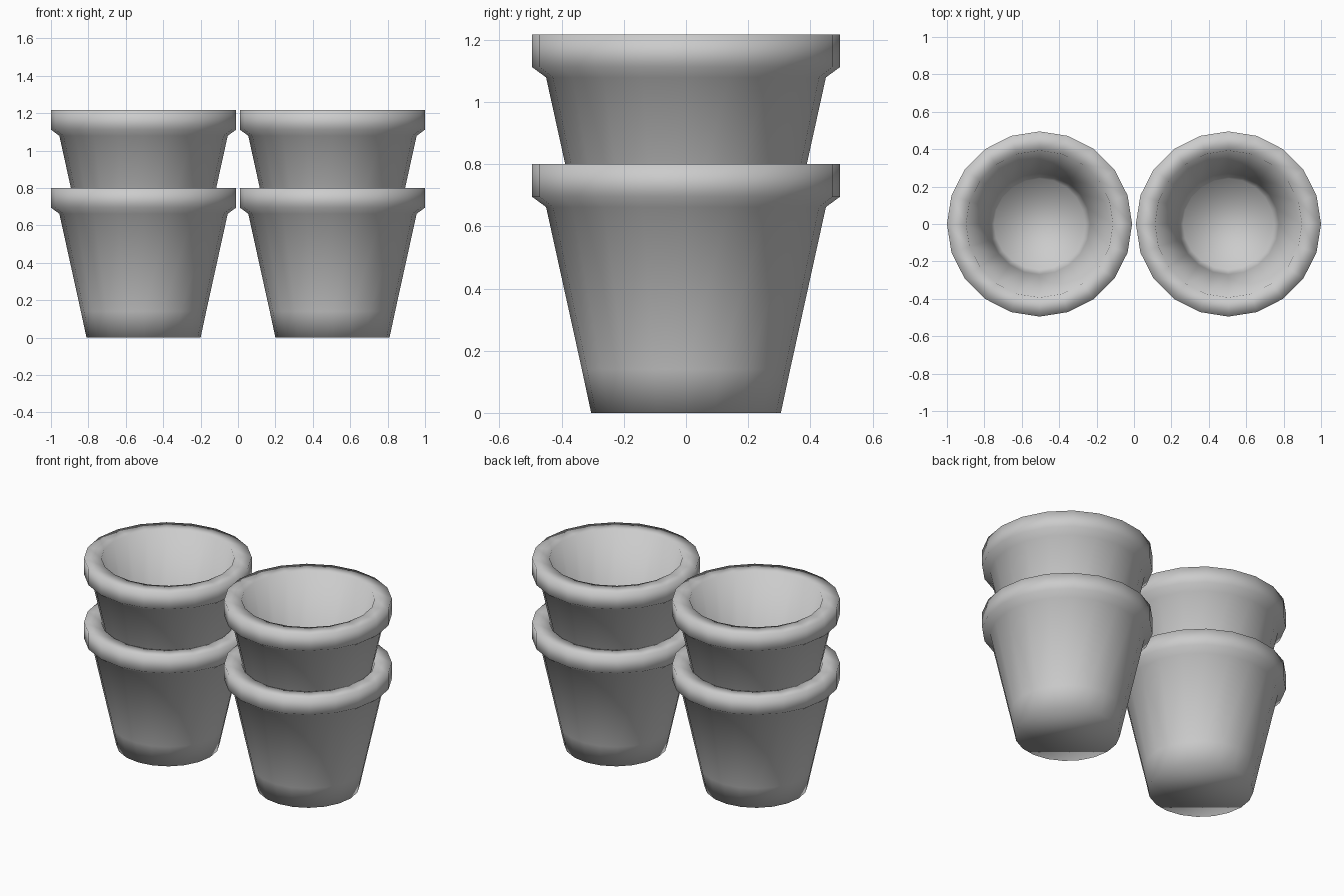
import bpy, bmesh
from math import sin, cos, pi

cube = bpy.data.objects.get("Cube")
if cube:
    bpy.data.objects.remove(cube)

SIDES = 20

# One clay colour
clay = bpy.data.materials.new("plain_grey")
clay.use_nodes = True
grey = (0.6, 0.6, 0.6, 1)
clay.diffuse_color = grey
clay.node_tree.nodes["Principled BSDF"].inputs["Base Color"].default_value = grey

# Pot profile as (radius, height): outer base, wall, rim, then inner wall to floor
PROFILE = [(0.305, 0), (0.335, 0.14), (0.45, 0.662), (0.495, 0.695), (0.495, 0.8),
           (0.393, 0.8), (0.27, 0.23), (0.243, 0.1)]


def pot_mesh():
    bm = bmesh.new()
    rings = [[bm.verts.new((r * cos(2 * pi * i / SIDES), r * sin(2 * pi * i / SIDES), z))
              for i in range(SIDES)] for r, z in PROFILE]
    for low, high in zip(rings, rings[1:]):
        for i in range(SIDES):
            j = (i + 1) % SIDES
            bm.faces.new((low[i], low[j], high[j], high[i]))
    bm.faces.new(rings[0][::-1])   # underside
    bm.faces.new(rings[-1])        # inner floor
    for f in bm.faces:
        f.smooth = True
    mesh = bpy.data.meshes.new("flower_pot")
    bm.to_mesh(mesh)
    bm.free()
    mesh.materials.append(clay)
    return mesh


# Two stacks of two nested pots
mesh = pot_mesh()
for side, x in (("right", -0.505), ("left", 0.505)):
    for level, z in (("lower", 0), ("upper", 0.417)):
        pot = bpy.data.objects.new(f"{level}_pot_{side}", mesh)
        pot.location = (x, 0, z)
        bpy.context.collection.objects.link(pot)
